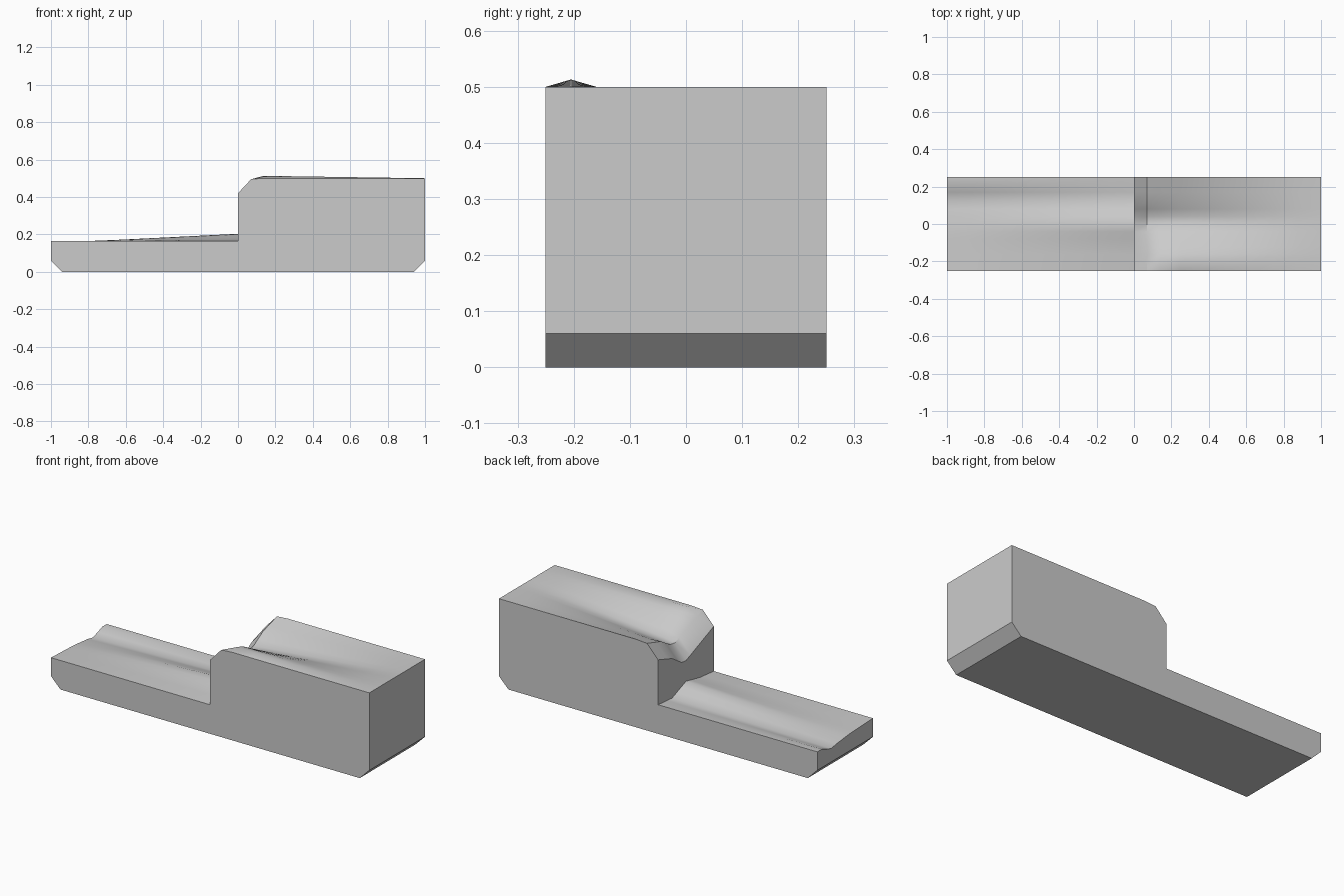
import bpy
import bmesh

cube = bpy.data.objects.get("Cube")
if cube:
    bpy.data.objects.remove(cube, do_unlink=True)


def lerp(points, t):
    """Piecewise linear value at t."""
    for (a, va), (b, vb) in zip(points, points[1:]):
        if t <= b:
            return va + (vb - va) * (t - a) / (b - a)
    return points[-1][1]


# Height offsets across the width, front to back
LOW_END = [(-.25, 0), (-.04, -.008), (.08, -.02), (.13, -.03), (.21, 0), (.25, 0)]
LOW_STEP = [(-.25, 0), (-.125, .012), (0, .038), (.125, -.01), (.25, 0)]
VALLEY = [(-.25, 0), (0, -.1), (.04, -.095), (.125, -.04), (.25, 0)]
RIDGED = [(-.25, 0), (-.205, .013), (-.16, 0), (0, -.085), (.04, -.085),
          (.125, -.045), (.25, 0)]
ROWS = [-.25, -.205, -.16, -.125, -.08, -.04, 0, .04, .08, .125, .17, .21, .25]


def row(x, base, profile, amount=1, other=None):
    """One row of top points: a profile, optionally blended with another."""
    points = []
    for y in ROWS:
        h = lerp(profile, y) * amount
        if other:
            h += lerp(other, y) * (1 - amount)
        points.append((x, y, base + h))
    return points


# Low deck, step wall, sloped lip and high deck
rows = [row(-1 + i / 8, .165, LOW_END, 1 - i / 8, LOW_STEP) for i in range(9)]
rows.append(row(0, .42, VALLEY))
rows.append(row(.07, .495, VALLEY, .92))
rows += [row(x, .5, RIDGED, (1 - x) / .86) for x in (.14, .25, .375, .5, .625, .75, .875, 1)]

bm = bmesh.new()
grid = [[bm.verts.new(p) for p in r] for r in rows]
for ra, rb in zip(grid, grid[1:]):
    for j in range(len(ROWS) - 1):
        bm.faces.new((ra[j], rb[j], rb[j + 1], ra[j + 1]))

# Underside with chamfered ends
base = [[bm.verts.new((x, y, z)) for y in (-.25, .25)]
        for x, z in ((-1, .06), (-.94, 0), (.94, 0), (1, .06))]
for a, b in zip(base, base[1:]):
    bm.faces.new((a[0], a[1], b[1], b[0]))

# Long sides and ends
for side, k in ((0, 0), (1, -1)):
    bm.faces.new([r[k] for r in grid] + [b[side] for b in reversed(base)])
bm.faces.new(grid[0] + [base[0][1], base[0][0]])
bm.faces.new(grid[-1] + [base[-1][1], base[-1][0]])
bmesh.ops.recalc_face_normals(bm, faces=bm.faces)

mesh = bpy.data.meshes.new("stepped_block")
bm.to_mesh(mesh)
bm.free()
block = bpy.data.objects.new("stepped_block", mesh)
bpy.context.collection.objects.link(block)

# Plain grey
grey = bpy.data.materials.new("light_grey")
grey.use_nodes = True
colour = (.6, .6, .6, 1)
grey.diffuse_color = colour
grey.node_tree.nodes["Principled BSDF"].inputs["Base Color"].default_value = colour
mesh.materials.append(grey)

bpy.ops.object.select_all(action='DESELECT')
block.select_set(True)
bpy.context.view_layer.objects.active = block
bpy.ops.object.shade_smooth_by_angle(angle=.55)
